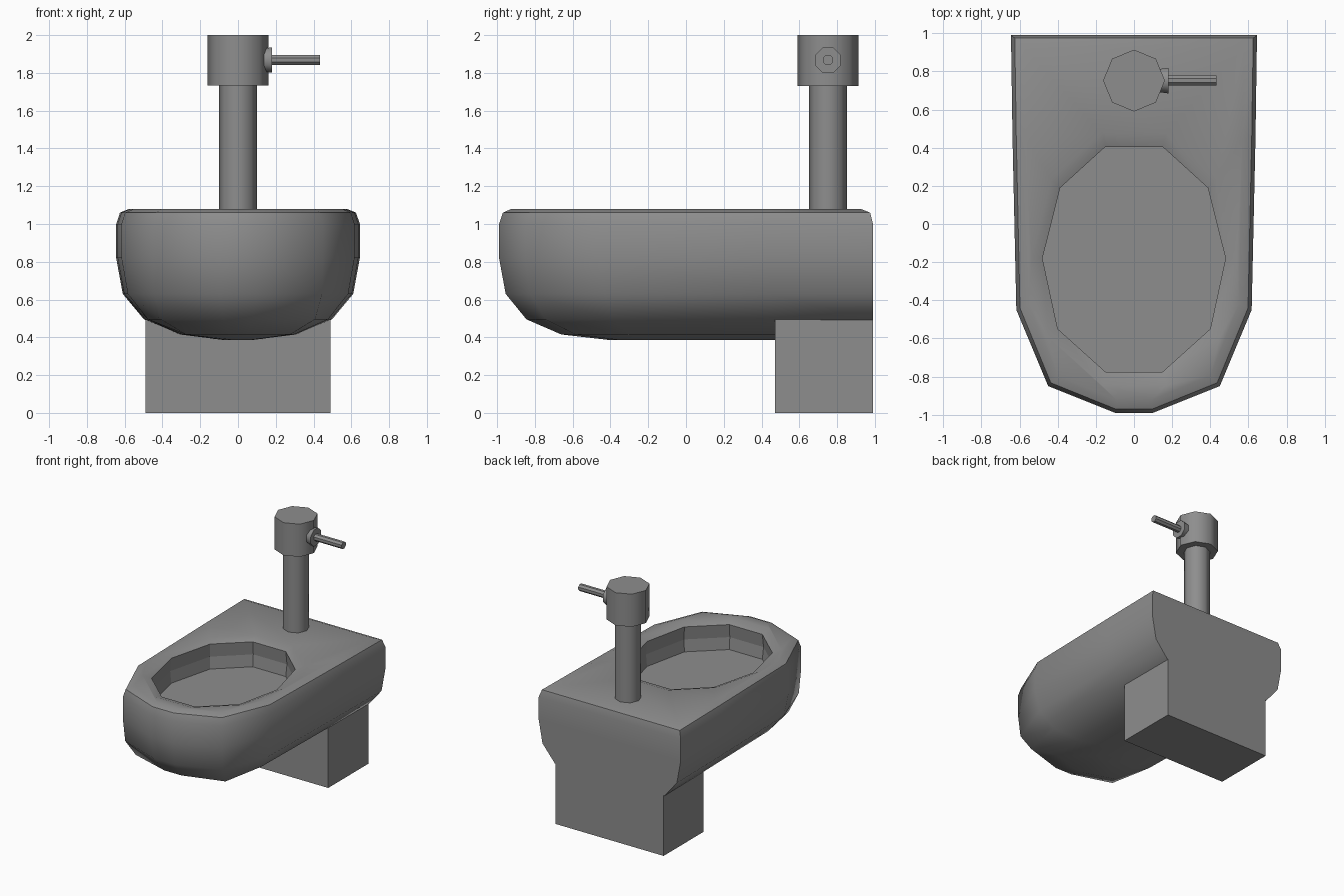
import bpy, bmesh, math
from mathutils import Matrix

cube = bpy.data.objects.get("Cube")
if cube:
    bpy.data.objects.remove(cube, do_unlink=True)

grey = bpy.data.materials.new("plain grey")
grey.use_nodes = True
grey.diffuse_color = (0.27, 0.27, 0.27, 1)
grey.node_tree.nodes["Principled BSDF"].inputs["Base Color"].default_value = (0.27, 0.27, 0.27, 1)


def finish(name, bm, smooth_angle=0, sharp_z=None):
    """Turn a bmesh into an object, sharpening steep edges and an optional level."""
    for f in bm.faces:
        f.smooth = smooth_angle > 0
    for e in bm.edges:
        steep = e.calc_face_angle(0) > math.radians(smooth_angle)
        on_level = sharp_z is not None and all(abs(v.co.z - sharp_z) < 1e-4 for v in e.verts)
        e.smooth = not (steep or on_level)
    mesh = bpy.data.meshes.new(name)
    bm.to_mesh(mesh)
    bm.free()
    mesh.materials.append(grey)
    obj = bpy.data.objects.new(name, mesh)
    bpy.context.collection.objects.link(obj)


def mirrored(half):
    """Close a right-hand half outline into a full loop."""
    return half + [(-x, y) for x, y in reversed(half)]


def loft(bm, loops):
    """Skin a list of equal-length point loops."""
    rows = [[bm.verts.new(p) for p in loop] for loop in loops]
    for a, b in zip(rows, rows[1:]):
        n = len(a)
        for i in range(n):
            bm.faces.new((a[i], b[i], b[(i + 1) % n], a[(i + 1) % n]))
    return rows


def prism(name, radius, end_radius, length, matrix, turn=0, smooth_angle=50):
    """Eight-sided rod standing on its local origin."""
    bm = bmesh.new()
    bmesh.ops.create_cone(bm, cap_ends=True, segments=8, radius1=radius,
                          radius2=end_radius, depth=length,
                          matrix=matrix @ Matrix.Translation((0, 0, length / 2))
                          @ Matrix.Rotation(turn, 4, "Z"))
    finish(name, bm, smooth_angle)


# Bowl shell: one plan outline shrunk level by level, with rounder corners low down
WIDTH, FRONT, BACK, TOP, LIP = 0.645, 0.99, 0.99, 1.08, 1.053
CORNER = (0.45, -0.85)
plan = [(0.645, BACK), (0.637, 0.45), (0.617, -0.45), CORNER, (0.10, -FRONT)]
opening = mirrored([(0.15, 0.405), (0.387, 0.19), (0.48, -0.18), (0.40, -0.55), (0.15, -0.775)])
# height, half width, front reach, back reach, corner swell
levels = [(0.385, 0.07, 0.40, 0.85, 0.01), (0.415, 0.31, 0.66, 0.85, 0.06),
          (0.495, 0.498, 0.845, BACK, 0.06), (0.63, 0.61, 0.955, BACK, 0.02),
          (0.82, WIDTH, FRONT, BACK, 0), (1.0, WIDTH, FRONT, BACK, 0),
          (1.06, 0.625, 0.97, 0.975, 0), (TOP, 0.575, 0.925, 0.925, 0)]


def ring(z, w, front, back, swell):
    half = []
    for x, y in plan:
        bulge = swell if (x, y) == CORNER else 0
        if y < 0:
            y *= front / FRONT
        elif y == BACK:
            y = back
        half.append((x * w / WIDTH + bulge, y - 0.3 * bulge))
    return [(x, y, z) for x, y in mirrored(half)]


def opening_ring(z, scale=1.0):
    middle = -0.18
    return [(x * scale, middle + (y - middle) * scale, z) for x, y in opening]


bm = bmesh.new()
rows = loft(bm, [ring(*lv) for lv in levels] + [opening_ring(TOP - 0.002, 1.12), opening_ring(LIP)])
bm.faces.new(rows[0])
bmesh.ops.recalc_face_normals(bm, faces=bm.faces)
finish("bowl_shell", bm, 55, sharp_z=1.06)

# Basin: faceted walls in two bands under the lip and a flat floor
bm = bmesh.new()
rows = loft(bm, [opening_ring(LIP), opening_ring(0.945, 1.02), opening_ring(0.848)])
bm.faces.new(rows[-1])
bmesh.ops.recalc_face_normals(bm, faces=bm.faces)
bm.normal_update()
if max(bm.faces, key=lambda f: f.calc_area()).normal.z < 0:
    bmesh.ops.reverse_faces(bm, faces=bm.faces)
finish("basin", bm)

# Pedestal block
bm = bmesh.new()
bmesh.ops.create_cube(bm, size=1, matrix=Matrix.Translation((0, 0.73, 0.2475))
                      @ Matrix.Diagonal((0.98, 0.52, 0.495, 1)))
finish("pedestal", bm)

# Flush pipe, valve head and handle
PIPE_Y = 0.752
prism("flush_pipe", 0.1, 0.1, 0.70, Matrix.Translation((0, PIPE_Y, 1.05)))
prism("valve_head", 0.162, 0.162, 0.268, Matrix.Translation((0, PIPE_Y, 1.732)))
sideways = Matrix.Translation((0.135, PIPE_Y, 1.868)) @ Matrix.Rotation(math.pi / 2, 4, "Y")
prism("handle_collar", 0.066, 0.073, 0.046, sideways, math.pi / 8)
prism("handle_rod", 0.029, 0.029, 0.298, sideways, math.pi / 8, 30)
